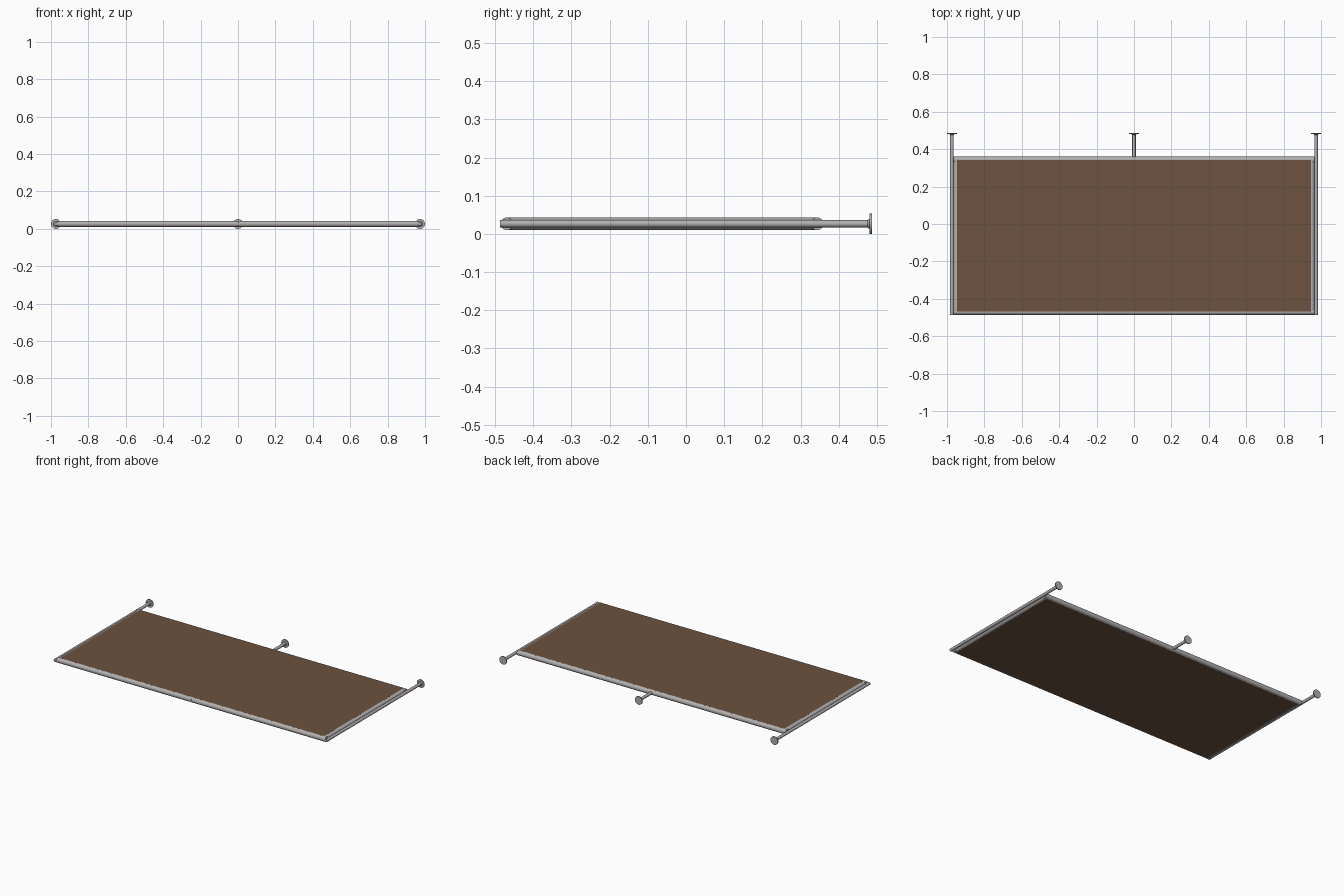
import bpy
import math
from mathutils import Vector

if "Cube" in bpy.data.objects:
    bpy.data.objects.remove(bpy.data.objects["Cube"])

Z = 0.0265            # height of every tube's centre line
TUBE_R = 0.0165       # frame tube radius
ROD_R = 0.0095        # support rod radius
FLANGE_R = 0.0265     # wall flange radius
X, Y0, Y1 = 0.949, -0.4695, 0.3435   # frame centre lines
END = 0.487


def material(name, rgb):
    m = bpy.data.materials.new(name)
    m.diffuse_color = (*rgb, 1)
    m.use_nodes = True
    m.node_tree.nodes["Principled BSDF"].inputs["Base Color"].default_value = m.diffuse_color
    return m


metal = material("brushed grey metal", (0.45, 0.43, 0.43))
brown = material("brown panel", (0.15, 0.085, 0.05))


def finish(obj, name, mat):
    obj.name = name
    obj.data.materials.append(mat)
    bpy.ops.object.shade_smooth_by_angle(angle=math.radians(35))


def bar(name, a, b, r1, r2=None, sides=24):
    """Round bar or cone from point a to point b."""
    a, b = Vector(a), Vector(b)
    d = b - a
    bpy.ops.mesh.primitive_cone_add(
        vertices=sides, radius1=r1, radius2=r1 if r2 is None else r2,
        depth=d.length, location=(a + b) / 2,
        rotation=d.to_track_quat('Z', 'Y').to_euler())
    finish(bpy.context.object, name, mat=metal)


# Panel, reaching to the middle of the frame tubes
bpy.ops.mesh.primitive_cube_add(size=1, location=(0, (Y0 + Y1) / 2, Z))
panel = bpy.context.object
panel.scale = (2 * X - 0.004, Y1 - Y0 + 0.004, 2 * TUBE_R - 0.0002)
bpy.ops.object.transform_apply(location=False, rotation=False, scale=True)
finish(panel, "panel", brown)

# Frame tubes around the panel, with long tubes covering the corners
bar("front_frame_tube", (-X - 0.016, Y0, Z), (X + 0.016, Y0, Z), TUBE_R)
bar("back_frame_tube", (-X - 0.016, Y1, Z), (X + 0.016, Y1, Z), TUBE_R)
for side, s in (("left", -1), ("right", 1)):
    bar(side + "_frame_tube", (s * X, Y0, Z), (s * X, Y1, Z), TUBE_R)

# Support rods with wall flanges
for side, x in (("left", -0.9735), ("middle", 0), ("right", 0.9735)):
    bar(side + "_support_rod", (x, -END, Z), (x, END - 0.003, Z), ROD_R)
    bar(side + "_flange_collar", (x, END - 0.011, Z), (x, END - 0.006, Z),
        ROD_R, 0.014)
    bar(side + "_wall_flange", (x, END - 0.006, Z), (x, END, Z), FLANGE_R)
